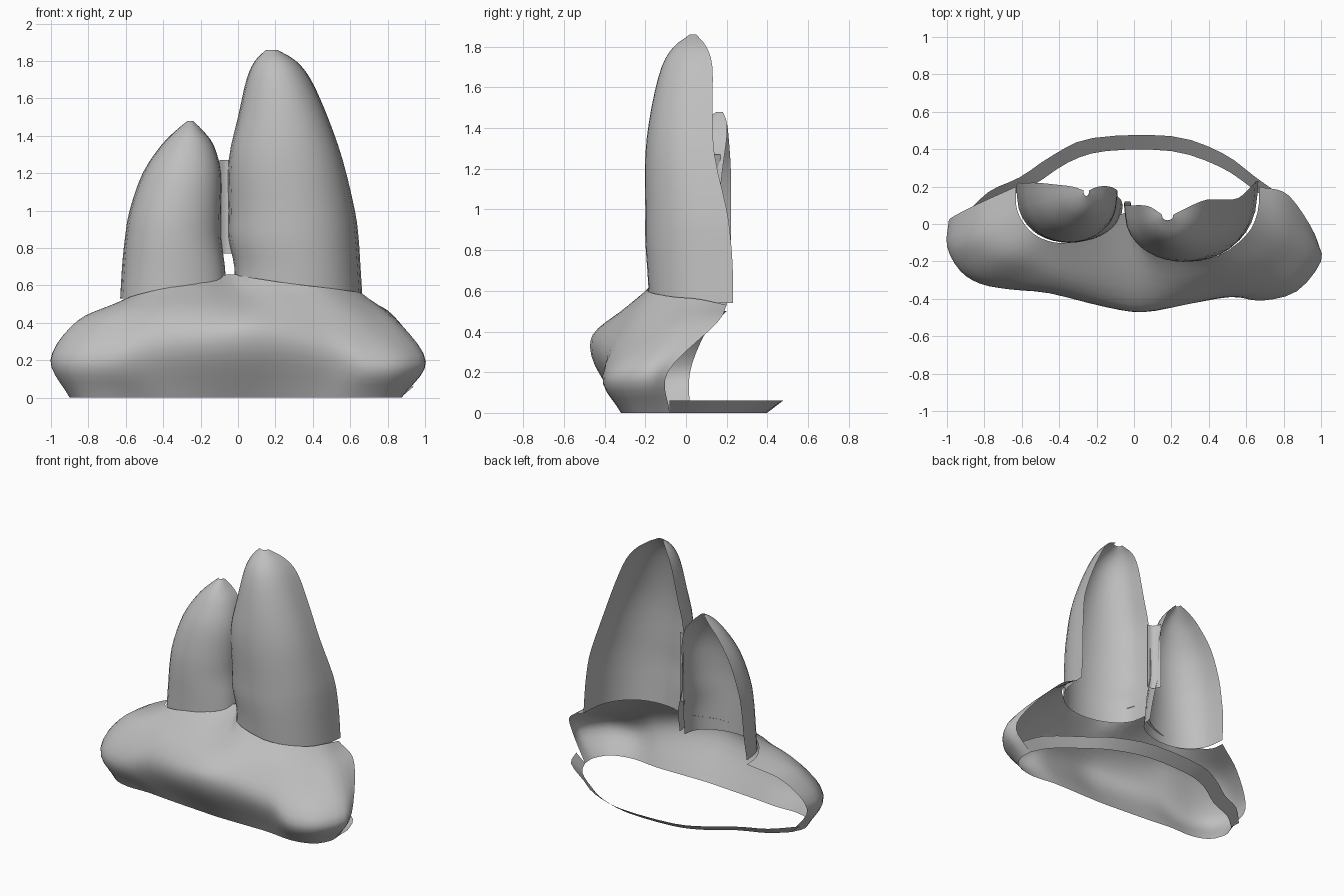
import bpy, bmesh, math
from mathutils import Vector

grey = bpy.data.materials.new("plain_grey")
grey.diffuse_color = (0.52, 0.52, 0.52, 1)


def spline(pts, n):
    """Smooth open curve through pts, n samples per span."""
    p = [2 * pts[0] - pts[1]] + pts + [2 * pts[-1] - pts[-2]]
    out = []
    for i in range(1, len(p) - 2):
        a, b, c, d = p[i - 1:i + 3]
        for k in range(n):
            t = k / n
            out.append(0.5 * (2 * b + (c - a) * t + (2 * a - 5 * b + 4 * c - d) * t ** 2
                              + (3 * b - a - 3 * c + d) * t ** 3))
    return out + [pts[-1]]


def loft(name, rows, nu=3, nv=4):
    """Open shell through rows of points, rows listed from bottom to top."""
    rows = [spline([Vector(p) for p in r], nu) for r in rows]
    cols = [spline(list(c), nv) for c in zip(*rows)]
    bm = bmesh.new()
    grid = [[bm.verts.new((v.x, v.y, max(v.z, 0))) for v in c] for c in cols]
    for a, b in zip(grid, grid[1:]):
        for j in range(len(a) - 1):
            bm.faces.new((a[j], b[j], b[j + 1], a[j + 1]))
    me = bpy.data.meshes.new(name)
    bm.to_mesh(me)
    bm.free()
    me.materials.append(grey)
    me.polygons.foreach_set("use_smooth", [True] * len(me.polygons))
    ob = bpy.data.objects.new(name, me)
    bpy.context.collection.objects.link(ob)
    return ob


def lobe(name, levels, steps=10):
    """Upright half shell, open at the back: z, left x, right x, front y, back-left y, back-right y."""
    rows = []
    for z, xl, xr, yf, bl, br in levels:
        row = []
        for i in range(steps + 1):
            a = math.pi * i / steps
            u = (1 - math.cos(a)) / 2
            back = bl + (br - bl) * u
            row.append((xl + (xr - xl) * u, back + (yf - back) * max(math.sin(a), 0) ** 0.8, z))
        rows.append(row)
    return loft(name, rows, 2, 3)


# Two upright lobes
lobe("tall_lobe", [
    (.54, -.02, .665, -.18, .10, .23), (.70, -.02, .655, -.19, .12, .23),
    (.85, -.05, .645, -.20, .12, .22), (1.0, -.05, .625, -.20, .12, .20),
    (1.27, -.05, .56, -.20, .10, .14), (1.5, 0, .48, -.17, .10, .13),
    (1.7, .045, .39, -.12, .10, .13), (1.8, .09, .31, -.06, .09, .10),
    (1.86, .15, .21, .02, .05, .05)])
lobe("short_lobe", [
    (.53, -.63, -.06, -.10, .20, .10), (.70, -.62, -.07, -.10, .22, .13),
    (.85, -.605, -.09, -.10, .22, .15), (1.0, -.58, -.09, -.09, .22, .16),
    (1.2, -.51, -.09, -.05, .22, .18), (1.35, -.41, -.13, .02, .21, .20),
    (1.43, -.33, -.19, .08, .20, .20), (1.48, -.27, -.24, .15, .18, .18)])

# Thin web closing the gap between the lobes
loft("web", [[(-.10, .17, z), (-.07, .12, z), (-.03, .11, z)] for z in (.77, 1.0, 1.27)])

# Bulging base shell: foot, widest line, shoulder, junction with the lobes
foot = [(-.86, .02, 0), (-.90, -.08, 0), (-.85, -.20, 0), (-.72, -.25, 0), (-.55, -.25, 0),
        (-.35, -.27, 0), (-.10, -.29, 0), (.05, -.30, 0), (.25, -.30, 0), (.45, -.30, 0),
        (.65, -.32, 0), (.80, -.28, 0), (.87, -.18, 0), (.87, -.08, 0)]
belly = [(-.99, .02, .20), (-1, -.12, .20), (-.93, -.25, .20), (-.82, -.32, .20),
         (-.66, -.35, .20), (-.45, -.37, .25), (-.15, -.44, .27), (.05, -.465, .28),
         (.28, -.43, .28), (.52, -.39, .24), (.68, -.41, .18), (.87, -.36, .18),
         (1, -.20, .19), (.98, -.09, .20)]
shoulder = [(-.85, .10, .40), (-.86, -.06, .41), (-.80, -.14, .42), (-.70, -.20, .43),
            (-.55, -.25, .43), (-.40, -.31, .44), (-.15, -.37, .44), (.03, -.39, .45),
            (.22, -.36, .46), (.40, -.31, .46), (.60, -.27, .42), (.77, -.20, .38),
            (.84, -.07, .41), (.83, .15, .44)]
junction = [(-.63, .20, .50), (-.63, .10, .51), (-.60, .02, .53), (-.54, -.05, .55),
            (-.46, -.09, .57), (-.36, -.10, .59), (-.20, -.06, .62), (-.05, .06, .66),
            (.08, -.13, .64), (.28, -.19, .61), (.45, -.17, .59), (.60, -.06, .57),
            (.66, .06, .56), (.67, .20, .53)]
loft("base_shell", [foot, belly, shoulder, junction], 3, 5)

# Low flared rim running round the back of the open floor
inner = [(-.86, .02), (-.74, .12), (-.55, .20), (-.35, .33), (-.15, .39), (.20, .39),
         (.45, .31), (.62, .20), (.80, .05), (.87, -.08)]
outer = [(-.93, .02), (-.78, .17), (-.61, .25), (-.43, .37), (-.22, .46), (.20, .47),
         (.47, .38), (.65, .25), (.87, .08), (.94, -.08)]
loft("back_rim", [[(x, y, 0) for x, y in inner], [(x, y, .06) for x, y in outer]], 3, 1)
